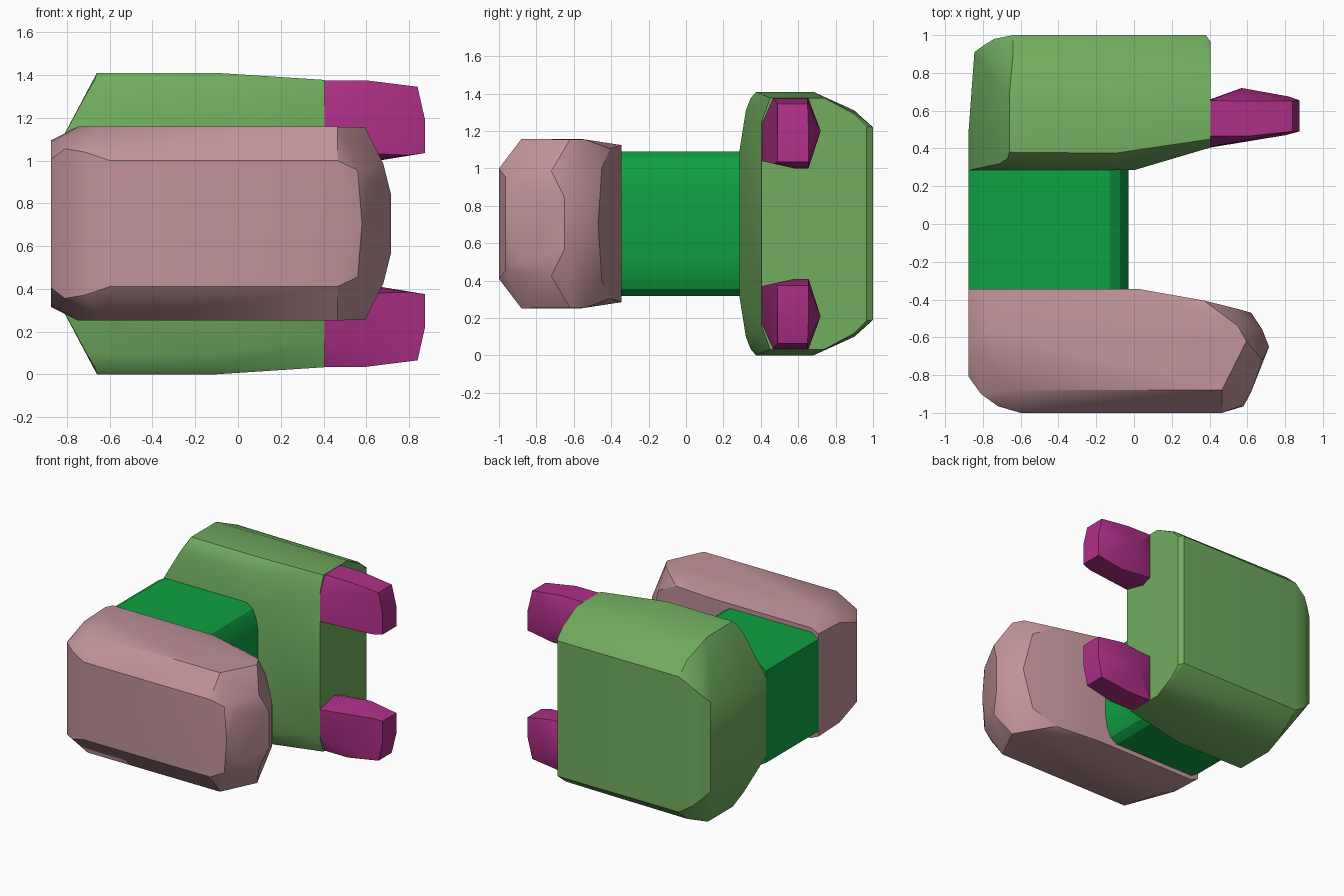
import bpy, bmesh, math

cube = bpy.data.objects.get("Cube")
if cube:
    bpy.data.objects.remove(cube, do_unlink=True)

MID_Z = 0.705  # the whole model is mirrored about this height


def material(name, srgb):
    rgb = [((c / 255 + 0.055) / 1.055) ** 2.4 for c in srgb]
    mat = bpy.data.materials.new(name)
    mat.use_nodes = True
    mat.diffuse_color = (*rgb, 1)
    bsdf = mat.node_tree.nodes["Principled BSDF"]
    bsdf.inputs["Base Color"].default_value = (*rgb, 1)
    bsdf.inputs["Roughness"].default_value = 0.8
    return mat


def hull(name, points, mat):
    """Convex faceted solid around a few corner points."""
    bm = bmesh.new()
    for p in points:
        bm.verts.new(p)
    bmesh.ops.convex_hull(bm, input=bm.verts[:])
    loose = [v for v in bm.verts if not v.link_faces]
    bmesh.ops.delete(bm, geom=loose, context='VERTS')
    bmesh.ops.dissolve_limit(bm, angle_limit=math.radians(1),
                             verts=bm.verts[:], edges=bm.edges[:])
    bmesh.ops.recalc_face_normals(bm, faces=bm.faces[:])
    mesh = bpy.data.meshes.new(name)
    bm.to_mesh(mesh)
    bm.free()
    mesh.materials.append(mat)
    obj = bpy.data.objects.new(name, mesh)
    bpy.context.collection.objects.link(obj)
    bpy.ops.object.select_all(action='DESELECT')
    obj.select_set(True)
    bpy.context.view_layer.objects.active = obj
    bpy.ops.object.shade_smooth_by_angle(angle=math.radians(30))
    return obj


def at_height(points, sign=1):
    """Turn (x, y, distance from mid height) into real positions."""
    return [(x, y, MID_Z + sign * d) for x, y, d in points]


def both(points):
    return at_height(points) + at_height(points, -1)


pink = material("dusty pink", (193, 147, 154))
leaf = material("leaf green", (113, 173, 95))
emerald = material("emerald green", (15, 162, 66))
magenta = material("magenta", (174, 47, 135))

# Front block: long bar with bevelled corners and a blunt tapered end
front_block = [
    (-.875, -.345, .39), (-.875, -.6, .38), (-.875, -.81, .30),
    (-.81, -.345, .42), (-.81, -.9, .35), (-.72, -.965, .335), (-.6, -1, .295),
    (-.75, -.56, .453), (-.65, -.88, .453), (.465, -.88, .453),
    (.465, -1, .295), (.56, -.965, .25), (.58, -.965, 0),
    (.595, -.62, .45), (.55, -.54, .45), (.62, -.89, .2), (.68, -.72, .28),
    (.715, -.65, .14), (.68, -.56, .17), (.62, -.47, 0), (.55, -.45, .3),
    (.37, -.405, .40), (.03, -.345, .42),
]
hull("front_block", both(front_block), pink)

# Rear block: taller, sloped at one end and square at the other
rear_block = [
    (-.875, .285, .30), (-.875, .5, .30), (-.81, .285, .385), (0, .285, .385),
    (-.71, .32, .605), (-.1, .32, .605), (-.67, .345, .67), (-.1, .345, .67),
    (-.66, .38, .705), (-.1, .375, .705), (-.66, .68, .705), (-.1, .68, .705),
    (-.845, .91, .34), (-.79, .95, .40), (-.74, .98, .45),
    (-.64, .9, .605), (.38, .9, .595), (-.64, 1, .515), (.38, 1, .515),
    (.405, .405, .55), (.405, .45, .672), (.405, .74, .672),
    (.405, .9, .585), (.405, .965, .52),
]
hull("rear_block", both(rear_block), leaf)

# Bridge: rounded-edge profile swept between the two blocks
profile = [(-.875, .35), (-.815, .386), (-.13, .386), (-.075, .35),
           (-.045, .28), (-.03, .19)]
bridge = [(x, y, d) for x, d in profile for y in (-.346, .286)]
hull("bridge", both(bridge), emerald)

# Prongs: a mirrored pair sticking out of the square end
prong = [
    (.405, .405, .335), (.405, .41, .545), (.405, .465, .67), (.405, .655, .67),
    (.405, .66, .32), (.405, .58, .295), (.57, .72, .495), (.6, .465, .67),
    (.6, .65, .67), (.82, .675, .5), (.84, .49, .64), (.84, .65, .64),
    (.875, .49, .485), (.875, .655, .485), (.875, .49, .33), (.875, .655, .33),
    (.8, .47, .32), (.66, .655, .295), (.6, .58, .295),
]
for name, sign in (("upper_prong", 1), ("lower_prong", -1)):
    hull(name, at_height(prong, sign), magenta)
